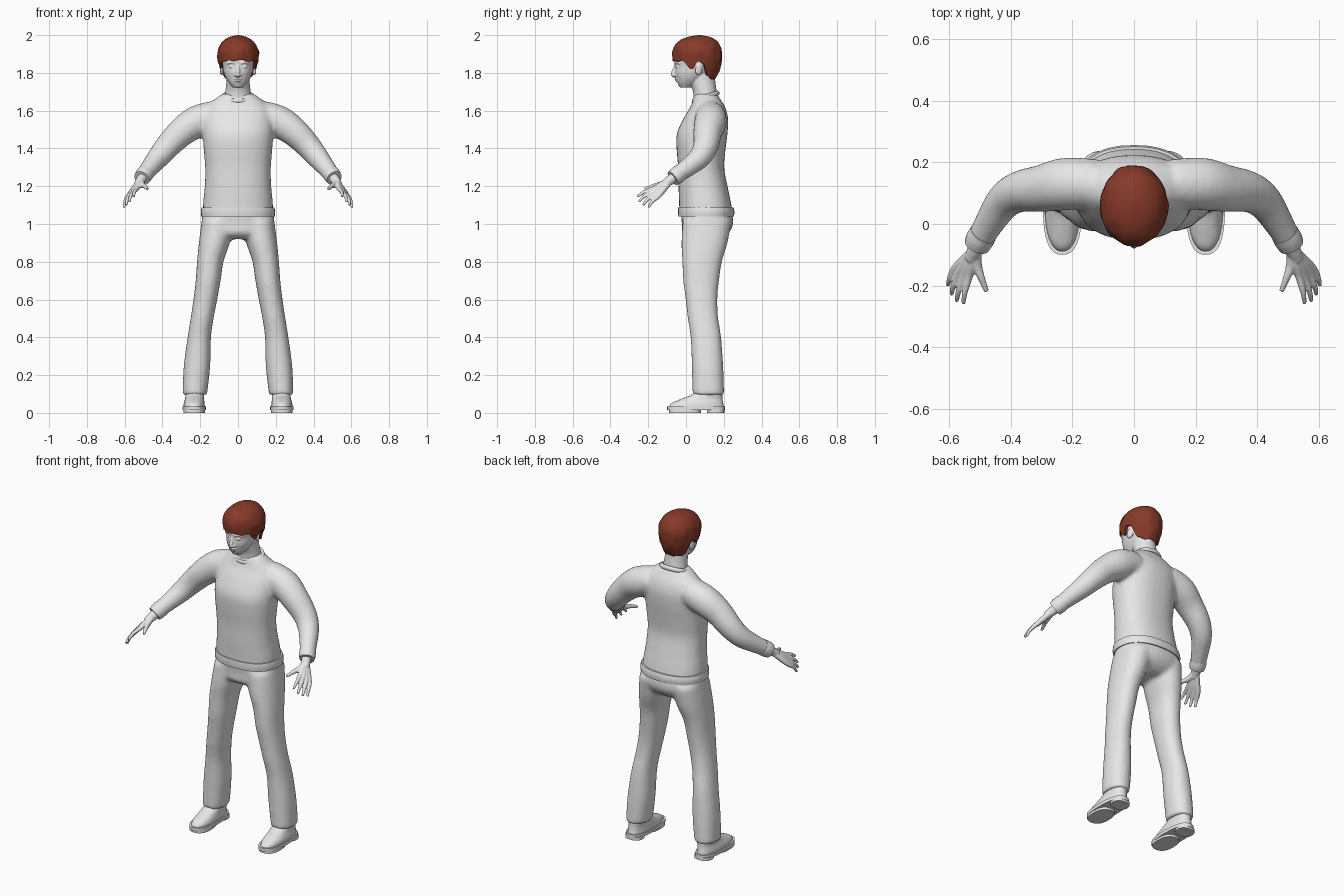
import bpy, bmesh, math
from mathutils import Vector, Matrix, Euler, noise

if "Cube" in bpy.data.objects:
    bpy.data.objects.remove(bpy.data.objects["Cube"])


def material(name, colour):
    mat = bpy.data.materials.new(name)
    mat.use_nodes = True
    mat.diffuse_color = (*colour, 1)
    mat.node_tree.nodes["Principled BSDF"].inputs["Base Color"].default_value = (*colour, 1)
    return mat


grey = material("plain grey", (0.8, 0.8, 0.8))
brown = material("red brown hair", (0.24, 0.042, 0.022))


def spline(rows, steps):
    """Smooth curve through rows of numbers."""
    pts = [Vector(r) for r in rows]
    out = []
    for i in range(len(pts) - 1):
        p, q = pts[i], pts[i + 1]
        tangent_p = (q - pts[max(i - 1, 0)]) / 2
        tangent_q = (pts[min(i + 2, len(pts) - 1)] - p) / 2
        for k in range(steps):
            t = k / steps
            s = t * t * (3 - 2 * t)
            out.append(p * (1 - s) + q * s + tangent_p * (t * (1 - t) ** 2)
                       - tangent_q * (t * t * (1 - t)))
    return out + [pts[-1]]


def loft(bm, rings):
    """Skin closed rings of points and cap both ends."""
    loops = [[bm.verts.new(p) for p in ring] for ring in rings]
    n = len(loops[0])
    for low, high in zip(loops, loops[1:]):
        for i in range(n):
            j = (i + 1) % n
            bm.faces.new((low[i], low[j], high[j], high[i]))
    bm.faces.new(loops[0][::-1])
    bm.faces.new(loops[-1])


def oval(centre, u, v, power=2.0, n=32):
    ring = []
    for i in range(n):
        a = math.tau * i / n
        c, s = math.cos(a), math.sin(a)
        ring.append(centre + u * math.copysign(abs(c) ** (2 / power), c)
                    + v * math.copysign(abs(s) ** (2 / power), s))
    return ring


def column(bm, rows, power=2.0, steps=4):
    """Upright form; rows are height, centre x, centre y, half width, half depth."""
    loft(bm, [oval(Vector((x, y, z)), Vector((rx, 0, 0)), Vector((0, ry, 0)), power)
              for z, x, y, rx, ry in spline(rows, steps)])


def tube(bm, rows, steps=4, n=20):
    """Limb along a path; rows are x, y, z, radius."""
    path = spline(rows, steps)
    rings = []
    for i, p in enumerate(path):
        d = (path[min(i + 1, len(path) - 1)] - path[max(i - 1, 0)]).to_3d().normalized()
        u = d.cross(Vector((0.1, 0.2, 1))).normalized()
        rings.append(oval(p.to_3d(), u * p[3], d.cross(u) * p[3], n=n))
    loft(bm, rings)


def blob(bm, place, size, tilt=(0, 0, 0)):
    bmesh.ops.create_uvsphere(bm, u_segments=20, v_segments=12, radius=1,
                              matrix=Matrix.LocRotScale(Vector(place), Euler(tilt), Vector(size)))


def finish(bm, name, mat, mirror=False, voxel=0, relax=5, shell=0):
    """Turn the collected forms into one finished, smooth shaded object."""
    bmesh.ops.recalc_face_normals(bm, faces=bm.faces[:])
    mesh = bpy.data.meshes.new(name)
    bm.to_mesh(mesh)
    bm.free()
    obj = bpy.data.objects.new(name, mesh)
    bpy.context.collection.objects.link(obj)
    if mirror:
        obj.modifiers.new("Mirror", 'MIRROR').use_mirror_merge = False
    if voxel:
        fuse = obj.modifiers.new("Fuse", 'REMESH')
        fuse.mode = 'VOXEL'
        fuse.voxel_size = voxel
        soft = obj.modifiers.new("Relax", 'SMOOTH')
        soft.factor, soft.iterations = 0.5, relax
    if shell:
        solid = obj.modifiers.new("Shell", 'SOLIDIFY')
        solid.thickness, solid.offset = shell, -1
    view = bpy.context.evaluated_depsgraph_get()
    baked = bpy.data.meshes.new_from_object(obj.evaluated_get(view))
    obj.modifiers.clear()
    obj.data = baked
    baked.name = name
    baked.materials.clear()
    baked.materials.append(mat)
    bpy.ops.object.select_all(action='DESELECT')
    obj.select_set(True)
    bpy.context.view_layer.objects.active = obj
    bpy.ops.object.shade_smooth_by_angle(angle=math.radians(50))
    return obj


# Sweater: torso and sleeves fused together
bm = bmesh.new()
column(bm, [(1.05, 0, .107, .187, .142), (1.12, 0, .1, .184, .137), (1.2, 0, .09, .176, .13),
            (1.3, 0, .08, .174, .122), (1.4, 0, .08, .182, .13), (1.48, 0, .086, .187, .134),
            (1.56, 0, .105, .185, .118), (1.62, 0, .115, .165, .092),
            (1.66, 0, .11, .125, .072), (1.69, 0, .105, .082, .06)], power=2.3)
tube(bm, [(.12, .13, 1.575, .08), (.22, .13, 1.54, .086), (.3, .115, 1.485, .077),
          (.37, .105, 1.415, .068), (.42, .075, 1.355, .06), (.465, .01, 1.3, .05),
          (.505, -.06, 1.25, .042)])
finish(bm, "sweater", grey, mirror=True, voxel=.011, relax=8)

# Sweater trim: hem band, cuffs and neckband
bm = bmesh.new()
column(bm, [(1.04, 0, .107, .195, .147), (1.065, 0, .107, .197, .149),
            (1.088, 0, .105, .193, .146)], power=2.3)
finish(bm, "sweater_hem", grey)

bm = bmesh.new()
tube(bm, [(.488, -.03, 1.272, .045), (.5, -.05, 1.256, .046), (.51, -.07, 1.242, .042)])
finish(bm, "sleeve_cuffs", grey, mirror=True)

bm = bmesh.new()
tilt = Matrix.Rotation(.33, 3, 'X')
neckline = [Vector((0, .104, 1.672)) + tilt @ p
            for p in oval(Vector(), Vector((.083, 0, 0)), Vector((0, .068, 0)), n=48)]
bands = []
for p, q in zip(neckline, neckline[1:] + neckline[:1]):
    out = (p - Vector((0, .104, 1.672))).normalized()
    bands.append([bm.verts.new(c) for c in oval(p, out * .009, tilt @ Vector((0, 0, .013)), n=10)])
for a, b in zip(bands, bands[1:] + bands[:1]):
    for i in range(len(a)):
        bm.faces.new((a[i - 1], a[i], b[i], b[i - 1]))
finish(bm, "neckband", grey)

# Trousers: hips and both legs fused together
bm = bmesh.new()
column(bm, [(1.07, 0, .107, .185, .135), (1, 0, .114, .193, .136),
            (.95, 0, .102, .17, .122), (.92, 0, .1, .1, .08)], power=2.3)
column(bm, [(1.02, .1, .112, .092, .13), (.9, .125, .098, .082, .122), (.8, .147, .085, .07, .105),
            (.7, .158, .08, .066, .095), (.6, .173, .082, .063, .084), (.5, .19, .09, .061, .081),
            (.4, .205, .105, .062, .081), (.25, .217, .114, .07, .083),
            (.095, .229, .118, .065, .084)], power=2.2)
finish(bm, "trousers", grey, mirror=True, voxel=.011, relax=8)

# Shoes: uppers, then soles with forefoot pad and heel block
bm = bmesh.new()
column(bm, [(.025, .232, .055, .057, .147), (.05, .232, .06, .055, .137),
            (.075, .23, .085, .05, .108), (.1, .229, .113, .049, .078),
            (.14, .229, .12, .045, .06)], power=2.3)
finish(bm, "shoe_uppers", grey, mirror=True)

bm = bmesh.new()
for low, high, y, rx, ry in ((.014, .034, .053, .063, .153), (0, .02, -.005, .057, .085),
                             (0, .02, .157, .052, .046)):
    column(bm, [(low, .232, y, rx, ry), (high, .232, y, rx, ry)], power=2.5, steps=1)
finish(bm, "shoe_soles", grey, mirror=True)

# Hands: wrist, four fingers running back through the palm, and thumb
bm = bmesh.new()
wrist = Vector((.51, -.075, 1.238))
tube(bm, [(.485, -.025, 1.272, .029), (*wrist, .027), (.53, -.115, 1.21, .022)])
fingers = [((.535, -.17, 1.188), (.553, -.258, 1.145)), ((.553, -.172, 1.172), (.575, -.25, 1.118)),
           ((.57, -.163, 1.157), (.592, -.228, 1.1)), ((.583, -.148, 1.145), (.603, -.198, 1.088))]
for knuckle, tip in fingers:
    k, t = Vector(knuckle), Vector(tip)
    bend = k.lerp(t, .55) + Vector((.004, -.004, .005))
    tube(bm, [(*wrist, .015), (*wrist.lerp(k, .6), .016), (*k, .013), (*bend, .0095), (*t, .007)], n=12)
tube(bm, [(*wrist, .015), (.51, -.13, 1.21, .017), (.495, -.175, 1.2, .012),
          (.478, -.218, 1.185, .008)], n=12)
finish(bm, "hands", grey, mirror=True, voxel=.004, relax=3)

# Head: skull, neck and facial features fused together
bm = bmesh.new()
column(bm, [(1.722, 0, -.003, .027, .027), (1.745, 0, .01, .047, .055), (1.77, 0, .022, .063, .074),
            (1.8, 0, .036, .075, .095), (1.835, 0, .05, .082, .108), (1.87, 0, .057, .09, .118),
            (1.92, 0, .06, .088, .112), (1.965, 0, .062, .055, .07)], power=2.15)
column(bm, [(1.63, 0, .108, .076, .066), (1.7, 0, .1, .067, .063),
            (1.75, 0, .088, .062, .068), (1.8, 0, .08, .06, .07)])
tube(bm, [(0, -.053, 1.842, .008), (0, -.062, 1.815, .01), (0, -.069, 1.793, .012),
          (0, -.058, 1.781, .009)])
blob(bm, (.013, -.06, 1.788), (.008, .01, .007))
blob(bm, (.033, -.047, 1.833), (.016, .009, .007))
tube(bm, [(.014, -.056, 1.85, .005), (.035, -.054, 1.856, .006), (.06, -.036, 1.85, .005)])
blob(bm, (0, -.05, 1.767), (.022, .011, .005))
blob(bm, (0, -.047, 1.757), (.018, .011, .005))
blob(bm, (0, -.018, 1.735), (.024, .022, .014))
blob(bm, (.086, .068, 1.818), (.009, .02, .031), (-.2, 0, .35))
finish(bm, "head", grey, mirror=True, voxel=.0035, relax=3)

# Hair: cap whose lower edge follows fringe, sideburn, ear and nape
dome = spline([(1.76, .06, .084, .092), (1.8, .06, .093, .113), (1.85, .06, .105, .128),
               (1.9, .06, .11, .132), (1.94, .06, .1, .124), (1.97, .063, .078, .1),
               (1.99, .068, .046, .06), (2, .07, .005, .008)], 6)
edge = spline([(0, 1.866), (.6, 1.862), (1, 1.858), (1.25, 1.825), (1.4, 1.825), (1.55, 1.855),
               (1.85, 1.85), (2.05, 1.79), (2.4, 1.77), (math.pi, 1.765)], 4)


def lookup(table, key):
    for a, b in zip(table, table[1:]):
        if key <= b[0]:
            return a.lerp(b, max(0, (key - a[0]) / (b[0] - a[0])))
    return table[-1]


bm = bmesh.new()
levels = []
around, rows = 64, 18
for k in range(rows + 1):
    t = math.sin(math.pi / 2 * k / rows)
    ring = []
    for i in range(around):
        a = math.tau * i / around - math.pi
        low = lookup(edge, abs(a))[1] + .004 * math.sin(9 * a)
        z, y, rx, ry = lookup(dome, low + (2 - low) * t)
        p = Vector((rx * math.sin(a), y - ry * math.cos(a), z))
        lump = 1 + .05 * noise.noise(p * 28) * (1 - t ** 8)
        ring.append(bm.verts.new((p.x * lump, y + (p.y - y) * lump, z)))
    levels.append(ring)
for low, high in zip(levels, levels[1:]):
    for i in range(around):
        bm.faces.new((low[i - 1], low[i], high[i], high[i - 1]))
bm.faces.new(levels[-1])
finish(bm, "hair", brown, shell=.014)
